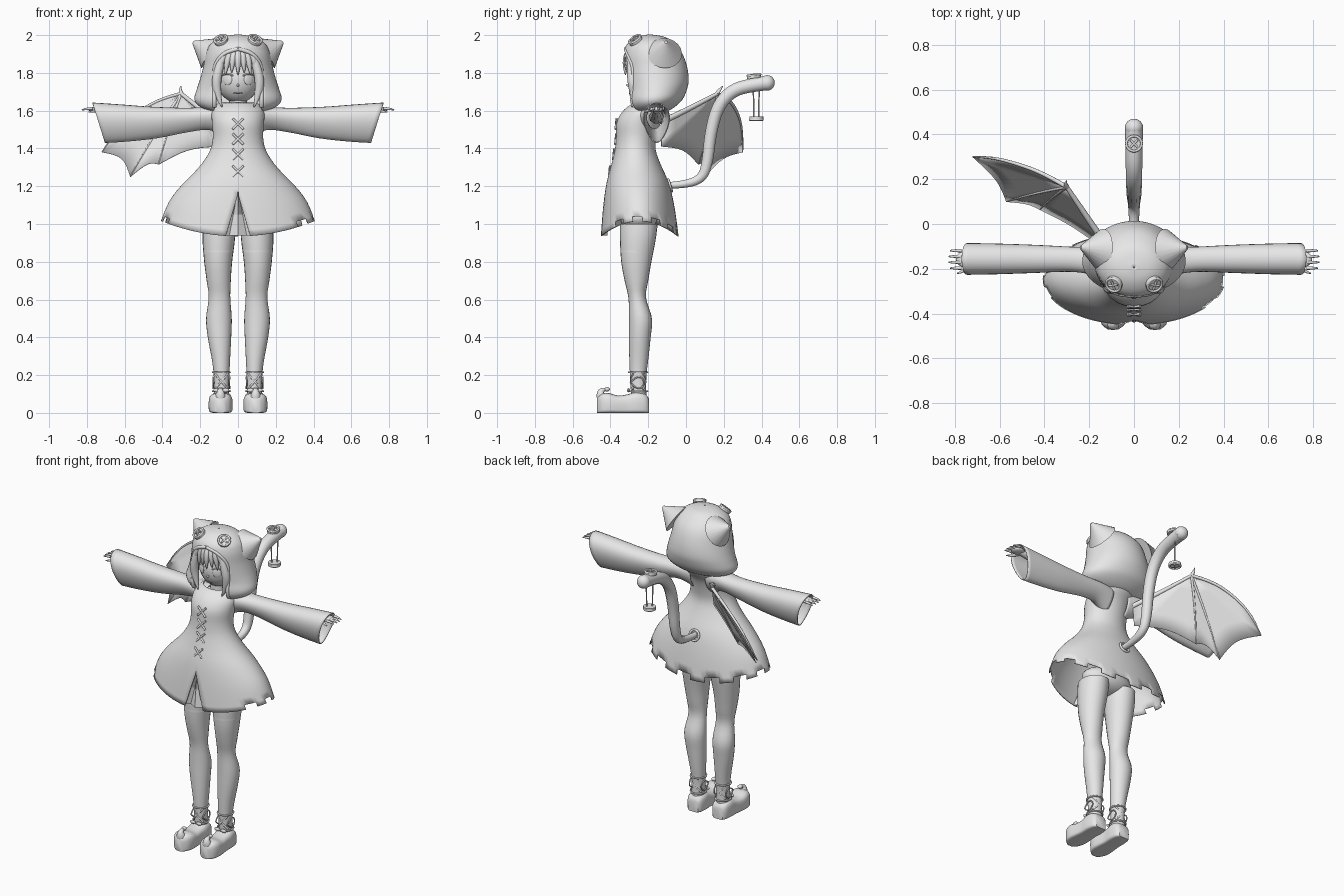
import bpy, bmesh, math
from mathutils import Vector, Matrix

cube = bpy.data.objects.get("Cube")
if cube:
    bpy.data.objects.remove(cube, do_unlink=True)

grey = bpy.data.materials.new("plain_grey")
grey.use_nodes = True
grey.diffuse_color = (0.8, 0.8, 0.8, 1)
grey.node_tree.nodes["Principled BSDF"].inputs["Base Color"].default_value = (0.8, 0.8, 0.8, 1)


def finish(name, bm, thick=0, angle=40):
    bmesh.ops.remove_doubles(bm, verts=bm.verts, dist=1e-4)
    bmesh.ops.recalc_face_normals(bm, faces=bm.faces)
    me = bpy.data.meshes.new(name)
    bm.to_mesh(me)
    bm.free()
    me.materials.append(grey)
    for p in me.polygons:
        p.use_smooth = True
    me.set_sharp_from_angle(angle=math.radians(angle))
    ob = bpy.data.objects.new(name, me)
    bpy.context.collection.objects.link(ob)
    if thick:
        mod = ob.modifiers.new("thickness", 'SOLIDIFY')
        mod.thickness, mod.offset = thick, 0


def smooth_rows(rows, n):
    """Catmull-Rom resampling of equally long tuples."""
    out, last = [], len(rows) - 1
    for k in range(n + 1):
        u = k / n * last
        i = min(int(u), last - 1)
        t = u - i
        quad = [rows[max(0, min(last, i + j))] for j in (-1, 0, 1, 2)]
        out.append([b + t / 2 * (c - a + t * (2*a - 5*b + 4*c - d + t * (3*b - a - 3*c + d)))
                    for a, b, c, d in zip(*quad)])
    return out


def loft(name, rings, closed=True, caps=False, skip=None, thick=0, angle=40):
    bm = bmesh.new()
    vs = [[bm.verts.new(p) for p in r] for r in rings]
    n = len(rings[0])
    for j in range(len(vs) - 1):
        for i in range(n if closed else n - 1):
            if not (skip and skip(i, j)):
                k = (i + 1) % n
                bm.faces.new((vs[j][i], vs[j][k], vs[j+1][k], vs[j+1][i]))
    if caps:
        bm.faces.new(vs[0])
        bm.faces.new(vs[-1])
    finish(name, bm, thick, angle)


def ring(z, w, yf, yb, n, gap=0, xc=0, closed=False, drop=None):
    """Oval level from front yf to back yb, optionally split open at the front."""
    g = math.asin(min(0.99, gap / w)) if gap else 0
    pts = []
    for i in range(n if closed else n + 1):
        a = g + (2 * math.pi - 2 * g) * i / n
        pts.append((xc + w * math.sin(a), (yf + yb) / 2 - (yb - yf) / 2 * math.cos(a),
                    z + (drop(z, a) if drop else 0)))
    return pts


def tube(name, pts, radii, cyclic=False, soft=True):
    cu = bpy.data.curves.new(name, 'CURVE')
    cu.dimensions, cu.bevel_depth, cu.bevel_resolution, cu.use_fill_caps = '3D', 1, 3, True
    sp = cu.splines.new('NURBS' if soft else 'POLY')
    sp.points.add(len(pts) - 1)
    for i, p in enumerate(pts):
        sp.points[i].co = (*p, 1)
        sp.points[i].radius = radii[i] if isinstance(radii, (list, tuple)) else radii
    sp.use_cyclic_u = cyclic
    if soft:
        sp.order_u, sp.use_endpoint_u, sp.resolution_u = 3, True, 6
    tmp = bpy.data.objects.new(name, cu)
    bpy.context.collection.objects.link(tmp)
    me = bpy.data.meshes.new_from_object(tmp.evaluated_get(bpy.context.evaluated_depsgraph_get()))
    bpy.data.objects.remove(tmp, do_unlink=True)
    bm = bmesh.new()
    bm.from_mesh(me)
    bpy.data.meshes.remove(me)
    finish(name, bm)


def ball(name, c, r, turn=0):
    bm = bmesh.new()
    m = Matrix.Translation(c) @ Matrix.Rotation(turn, 4, 'Z') @ Matrix.Diagonal((*r, 1))
    bmesh.ops.create_uvsphere(bm, u_segments=24, v_segments=16, radius=1, matrix=m)
    finish(name, bm)


def cone(name, a, b, r1, r2, n=24):
    a, b = Vector(a), Vector(b)
    bm = bmesh.new()
    m = Matrix.Translation((a + b) / 2) @ (b - a).to_track_quat('Z', 'Y').to_matrix().to_4x4()
    bmesh.ops.create_cone(bm, cap_ends=True, segments=n, radius1=r1, radius2=r2,
                          depth=(b - a).length, matrix=m)
    finish(name, bm)


def cross(name, c, normal, size, r):
    q = Vector(normal).to_track_quat('Z', 'Y')
    for k in (1, -1):
        d = q @ Vector((size, size * k, 0))
        tube(name, [Vector(c) - d, Vector(c) + d], r, soft=False)


def hoop(name, c, normal, rad, r):
    q = Vector(normal).to_track_quat('Z', 'Y')
    tube(name, [Vector(c) + q @ Vector((rad * math.cos(t), rad * math.sin(t), 0))
                for t in [k * math.pi / 10 for k in range(20)]], r, True, False)


def button(name, c, normal, rad):
    c, nv = Vector(c), Vector(normal).normalized()
    cone(name, c - nv * 0.008, c + nv * 0.008, rad, rad)
    hoop(name + "_rim", c + nv * 0.008, nv, rad * 0.9, 0.006)
    cross(name + "_thread", c + nv * 0.011, nv, rad * 0.42, 0.005)


# Dress: level, half width, front, back
dress_rows = [(1.64, .10, -.275, -.08), (1.60, .135, -.328, -.095), (1.54, .135, -.363, -.135),
              (1.46, .13, -.367, -.158), (1.39, .145, -.374, -.163), (1.31, .195, -.393, -.135),
              (1.21, .285, -.42, -.09), (1.10, .36, -.437, -.062), (.975, .405, -.45, -.042)]
hem = lambda z, a: -.04 * math.cos(2 * a) * max(0, (1.25 - z) / .275)
slit = lambda z: max(0, min(.07, (1.17 - z) * .33))
loft("dress", [ring(*r, 72, gap=slit(r[0]), drop=hem) for r in smooth_rows(dress_rows, 26)],
     closed=False, thick=.006, skip=lambda i, j: j == 25 and 8 < i < 63 and (i // 3) % 2 == 1)
loft("slit_pleat", [[(x * (1.18 - z) * .38, -.415 - (1.2 - z) * .1 + .025 * (k % 2), z)
                     for k, x in enumerate((-1, -.5, 0, .5, 1))] for z in (1.17, 1.05, .94)],
     closed=False, angle=20)
for z, y in ((1.53, -.37), (1.45, -.372), (1.37, -.383), (1.28, -.405)):
    cross("front_lacing", (0, y, z), (0, -1, .1), .028, .006)
ball("hips", (0, -.25, 1.035), (.17, .1, .08))
cone("neck", (0, -.2, 1.55), (0, -.2, 1.69), .05, .045)

# Hood, rounding in towards the neck
hood_rows = [(1.595, .10, -.28, -.12), (1.61, .165, -.295, -.085), (1.635, .21, -.305, -.05),
             (1.665, .225, -.31, -.022), (1.71, .213, -.31, -.002), (1.76, .197, -.317, .008),
             (1.83, .178, -.325, 0), (1.90, .165, -.325, -.025), (1.95, .14, -.306, -.065),
             (1.985, .085, -.255, -.115), (1.998, .002, -.196, -.192)]
opening = lambda z: .125 if z < 1.8 else .125 * math.sqrt(max(0, 1 - ((z - 1.8) / .125) ** 2))
hood_rows = smooth_rows(hood_rows, 40)
loft("hood", [ring(*r, 48, gap=opening(r[0]) * min(1, r[1] / .14)) for r in hood_rows],
     closed=False, thick=.012)
edge = [ring(*r, 2, gap=opening(r[0]))[0] for r in hood_rows if 1.62 < r[0] < 1.93]
for s in (1, -1):
    tube("hood_rim", [(s * x, y, z) for x, y, z in edge], .011)
    cone("cat_ear", (s * .145, -.115, 1.905), (s * .238, -.105, 1.963), .094, .008, 20)
    button("hood_button", (s * .09, -.268, 1.973), (s * .35, -.55, .8), .038)

# Face and hair
ball("head", (0, -.2, 1.765), (.112, .108, .125))
ball("nose", (0, -.307, 1.735), (.007, .01, .007))
tube("mouth", [(-.022, -.297, 1.695), (0, -.301, 1.688), (.022, -.297, 1.695)], .003)
ball("back_hair", (0, -.185, 1.80), (.125, .115, .13))
for s in (1, -1):
    ball("eye", (s * .056, -.291, 1.765), (.027, .007, .03), s * .5)
    tube("eyelid", [(s * .026, -.303, 1.785), (s * .056, -.305, 1.803), (s * .088, -.27, 1.785)], .004)
    tube("side_lock", [(s * .075, -.29, 1.90), (s * .112, -.29, 1.80), (s * .115, -.275, 1.70),
                       (s * .085, -.285, 1.62)], [.02, .026, .026, .003])
    tube("rear_lock", [(s * .12, -.25, 1.86), (s * .14, -.24, 1.74), (s * .125, -.25, 1.62)],
         [.02, .03, .004])
for k in range(-3, 4):
    x = k * .029
    tube("fringe_lock", [(x * .6, -.29, 1.925), (x, -.33 + abs(x) * .3, 1.88),
                         (x * 1.15, -.32 + abs(x) * .3, 1.79 + .012 * (k % 2))], [.018, .025, .003])

# Sleeves: top x, bottom x, top z, bottom z, half depth, middle y
sleeve_rows = [(.05, .06, 1.63, 1.46, .09, -.20), (.15, .15, 1.618, 1.50, .07, -.172),
               (.28, .26, 1.612, 1.49, .06, -.158), (.46, .43, 1.618, 1.457, .068, -.156),
               (.62, .58, 1.63, 1.44, .074, -.156), (.77, .705, 1.64, 1.432, .077, -.156)]
for s in (1, -1):
    rings = []
    for xt, xb, zt, zb, d, y in smooth_rows(sleeve_rows, 20):
        level = [(math.sin(t), math.cos(t)) for t in [k * math.pi / 14 for k in range(28)]]
        rings.append([(s * (xb + (xt - xb) * (h + 1) / 2), y + d * c * (.85 + .25 * h),
                       zb + (zt - zb) * (h + 1) / 2) for h, c in level])
    loft("sleeve", rings, thick=.006)
    tube("arm", [(s * .2, -.157, 1.57), (s * .5, -.157, 1.58), (s * .74, -.157, 1.607)], [.04, .03, .02])
    ball("palm", (s * .755, -.157, 1.607), (.04, .036, .014))
    for k in range(4):
        y = -.197 + k * .026
        tube("finger", [(s * .77, y, 1.612), (s * .805, y, 1.612),
                        (s * (.83 - .006 * abs(k - 1.5)), y, 1.603)], [.008, .007, .003])
    tube("thumb", [(s * .73, -.18, 1.605), (s * .76, -.215, 1.597), (s * .79, -.22, 1.592)], [.01, .008, .003])

# Legs: level, half width, front, back, middle x
leg_rows = [(1.0, .085, -.35, -.15, .10), (.92, .086, -.35, -.16, .102), (.80, .074, -.343, -.183, .105),
            (.70, .064, -.325, -.20, .102), (.61, .057, -.305, -.212, .098), (.50, .068, -.302, -.18, .101),
            (.40, .062, -.302, -.187, .098), (.28, .048, -.30, -.20, .09), (.19, .041, -.296, -.21, .087),
            (.08, .04, -.29, -.21, .088)]
shoe_rows = [(-.197, .035, .075), (-.215, .05, .10), (-.26, .057, .112), (-.31, .055, .098),
             (-.36, .06, .092), (-.41, .063, .105), (-.45, .05, .10), (-.472, .022, .075)]
power = lambda v, e: math.copysign(abs(v) ** e, v)
for s in (1, -1):
    loft("leg", [ring(z, w, f, b, 24, xc=s * x, closed=True) for z, w, f, b, x in smooth_rows(leg_rows, 30)],
         caps=True)
    loft("stocking_band", [ring(z, .08, -.348, -.176, 24, xc=s * .104, closed=True) for z in (.85, .862)])
    rings = []
    for y, w, h in smooth_rows(shoe_rows, 20):
        rings.append([(s * (.088 + (-.2 - y) * .02) + w * power(math.cos(t), e), y,
                       h / 2 * (1 + power(math.sin(t), e)))
                      for t, e in [(k * math.pi / 12, .65 if k < 13 else .3) for k in range(24)]])
    loft("shoe", rings, caps=True)
    tube("curled_toe", [(s * .093, -.445, .085), (s * .093, -.462, .12), (s * .093, -.425, .125)],
         [.03, .018, .008])
    ball("toe_bead", (s * .093, -.418, .125), (.015, .015, .012))
    # Ankle ribbons
    for z in (.215, .115):
        tube("ankle_ribbon", ring(z, .046, -.302, -.204, 20, xc=s * .088, closed=True), .005, True)
    for k in (1, -1):
        for y in (-.305, -.202):
            tube("ribbon_cross", [(s * .088 - k * .036, (y - .254) / 2, .125), (s * .088, y, .165),
                                  (s * .088 + k * .036, (y - .254) / 2, .21)], .005)
        tube("side_ribbon", [(s * .088 + k * .041, -.295, .16), (s * .088 + k * .046, -.255, .205),
                             (s * .088 + k * .041, -.21, .16), (s * .088 + k * .046, -.255, .115)], .004, True)
        ball("ribbon_bow", (s * .088 + k * .022, -.305, .12), (.02, .008, .011))

# Tail with its button and hanging threads
tail = [(0, -.10, 1.205), (0, -.03, 1.205), (0, .085, 1.235), (0, .115, 1.33), (0, .128, 1.47),
        (0, .165, 1.62), (0, .245, 1.71), (0, .36, 1.738), (0, .43, 1.747)]
tube("tail", tail, [.018, .02, .026, .031, .033, .035, .037, .038, .041])
ball("tail_tip", (0, .43, 1.747), (.041, .04, .041))
hoop("tail_hole", (0, -.085, 1.205), (0, 1, .3), .032, .007)
button("tail_button", (0, .36, 1.78), (0, -.1, 1), .038)
button("hanging_button", (0, .372, 1.56), (0, 0, -1), .037)
for k in (1, -1):
    tube("hanging_thread", [(k * .012, .372 + k * .016, 1.73), (k * .012, .372 + k * .012, 1.56)], .004, soft=False)

# Single bat wing on the right: membrane fanned out from the wrist
wrist = Vector((-.30, .165, 1.69))
root, low = Vector((-.10, -.13, 1.54)), Vector((-.11, -.13, 1.41))
tips = [low, Vector((-.42, .065, 1.315)), Vector((-.57, .10, 1.25)), Vector((-.72, .30, 1.38))]
lead = [wrist, (-.40, .225, 1.667), (-.54, .275, 1.588), (-.65, .30, 1.49), tips[3]]
rim = [root.lerp(low, k / 4) for k in range(4)]
for a, b in zip(tips, tips[1:]):
    rim += [a.lerp(b, k / 8) + (wrist - a.lerp(b, k / 8)) * .08 * math.sin(math.pi * k / 8) for k in range(8)]
rim += [Vector(p) for p in reversed(smooth_rows([tuple(p) for p in lead], 12)[2:])]
loft("wing_membrane", [[wrist.lerp(p, f) for p in rim] for f in (.02, .25, .5, .75, 1)], closed=False,
     thick=.004, angle=25)
tube("wing_arm", [root, (-.19, .0, 1.60), wrist], [.016, .014, .01])
tube("wing_leading_edge", lead, [.01, .009, .008, .006, .003])
tube("wing_claw", [wrist, (-.31, .18, 1.715), (-.30, .195, 1.73)], [.012, .008, .002])
for p in tips[1:3]:
    tube("wing_finger", [wrist, wrist.lerp(p, .5) + Vector((-.008, .008, .008)), p], [.008, .006, .003])
